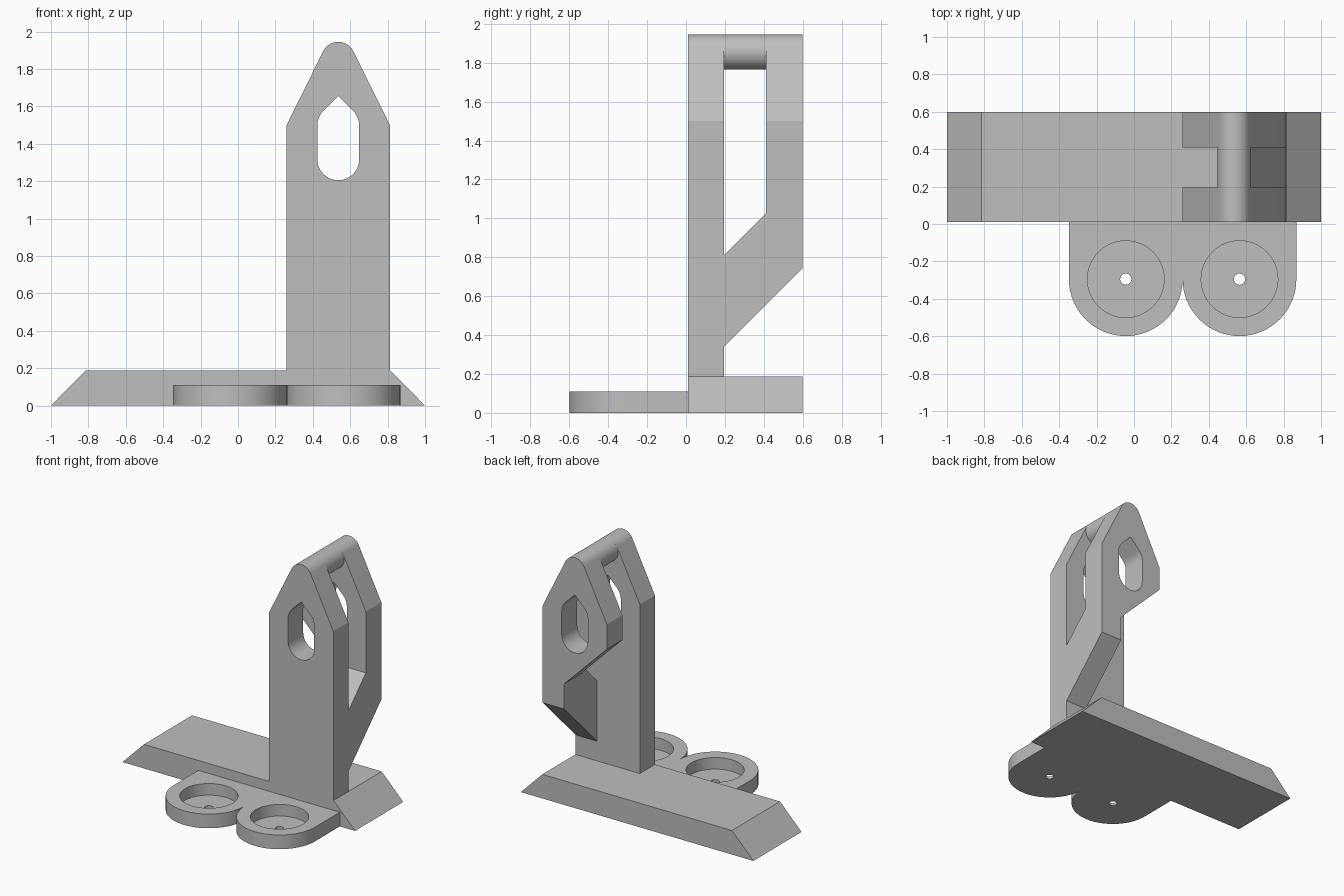
import bpy
import bmesh
from math import cos, sin, radians
from mathutils import Vector
from mathutils.geometry import tessellate_polygon

if "Cube" in bpy.data.objects:
    bpy.data.objects.remove(bpy.data.objects["Cube"], do_unlink=True)

grey = bpy.data.materials.new("plain grey")
grey.use_nodes = True
grey.diffuse_color = (0.52, 0.52, 0.52, 1)
grey.node_tree.nodes["Principled BSDF"].inputs["Base Color"].default_value = grey.diffuse_color

PLACE = {
    "x": lambda u, v, t: (t, u, v),
    "y": lambda u, v, t: (u, t, v),
    "z": lambda u, v, t: (u, v, t),
}


def arc(cu, cv, r, start, end, steps=24):
    angles = [radians(start + (end - start) * i / steps) for i in range(steps + 1)]
    return [(cu + r * cos(a), cv + r * sin(a)) for a in angles]


def circle(cu, cv, r, steps=48):
    return arc(cu, cv, r, 0, 360, steps)[:-1]


def prism(name, axis, low, high, outline, holes=()):
    """Extrude an outline with optional holes along one axis."""
    loops = [outline, *holes]
    tris = tessellate_polygon([[Vector((u, v, 0)) for u, v in loop] for loop in loops])
    bm = bmesh.new()
    sides = [[bm.verts.new(PLACE[axis](u, v, t)) for loop in loops for u, v in loop]
             for t in (low, high)]
    for verts in sides:
        for tri in tris:
            bm.faces.new([verts[i] for i in tri])
    first = 0
    for loop in loops:
        n = len(loop)
        for i in range(n):
            a, b = first + i, first + (i + 1) % n
            bm.faces.new((sides[0][a], sides[0][b], sides[1][b], sides[1][a]))
        first += n
    bmesh.ops.recalc_face_normals(bm, faces=bm.faces)
    mesh = bpy.data.meshes.new(name)
    bm.to_mesh(mesh)
    bm.free()
    mesh.materials.append(grey)
    obj = bpy.data.objects.new(name, mesh)
    bpy.context.collection.objects.link(obj)
    return obj


def activate(obj):
    bpy.ops.object.select_all(action="DESELECT")
    obj.select_set(True)
    bpy.context.view_layer.objects.active = obj


FRONT, BACK = 0.01, 0.6
WALL_IN, PANEL_IN = 0.195, 0.41
LEFT, RIGHT, MID = 0.26, 0.812, 0.536
BASE_TOP = 0.187
BRACE_X = 0.627

# Base bar with slanted ends
base = prism("base_bar", "y", FRONT, BACK,
             [(-1, 0), (1, 0), (0.815, BASE_TOP), (-0.815, BASE_TOP)])

# Pointed head shared by both upright walls, with a teardrop opening
head = [(RIGHT, 1.5)] + arc(MID, 1.855, 0.09, 26, 154) + [(LEFT, 1.5)]
opening = (arc(MID, 1.317, 0.112, 180, 360) + arc(MID, 1.497, 0.112, 0, 45, 8)
           + [(MID, 1.655)] + arc(MID, 1.497, 0.112, 135, 180, 8))

wall = prism("front_wall", "y", FRONT, WALL_IN,
             [(LEFT, BASE_TOP), (RIGHT, BASE_TOP)] + head, [opening])
panel = prism("back_panel", "y", PANEL_IN, BACK,
              [(BRACE_X, 0.94), (RIGHT, 0.94)] + head + [(LEFT, 1.307)], [opening])

# Diagonal brace carrying the back panel, and the round bar at the top
brace = prism("diagonal_brace", "x", BRACE_X, RIGHT,
              [(WALL_IN, 0.34), (BACK, 0.745), (BACK, 0.94), (PANEL_IN, 0.94),
               (PANEL_IN, 1.025), (WALL_IN, 0.81)])
bar = prism("top_bar", "y", WALL_IN, PANEL_IN, circle(MID, 1.855, 0.09))

# Lobed mounting plate with two recessed screw seats
CUP_Y, CUP_R = -0.295, 0.304
CUPS = (LEFT - CUP_R, LEFT + CUP_R)
lobes = arc(CUPS[0], CUP_Y, CUP_R, 180, 360, 32) + arc(CUPS[1], CUP_Y, CUP_R, 180, 360, 32)[1:]
plate = prism("mounting_plate", "z", 0, 0.11,
              [(CUPS[0] - CUP_R, FRONT)] + lobes + [(CUPS[1] + CUP_R, FRONT)],
              [circle(x, CUP_Y, 0.03, 24) for x in CUPS])
for x in CUPS:
    cutter = prism("seat_cutter", "z", 0.02, 0.3, circle(x, CUP_Y, 0.205, 64))
    cutter.hide_render = True
    activate(plate)
    cut = plate.modifiers.new("seat", "BOOLEAN")
    cut.operation = "DIFFERENCE"
    cut.solver = "EXACT"
    cut.object = cutter
    bpy.ops.object.modifier_apply(modifier=cut.name)
    bpy.data.objects.remove(cutter, do_unlink=True)

# Smooth the round surfaces and keep the edges crisp
for part in (base, wall, panel, brace, bar, plate):
    activate(part)
    bpy.ops.object.shade_smooth_by_angle(angle=radians(20))
